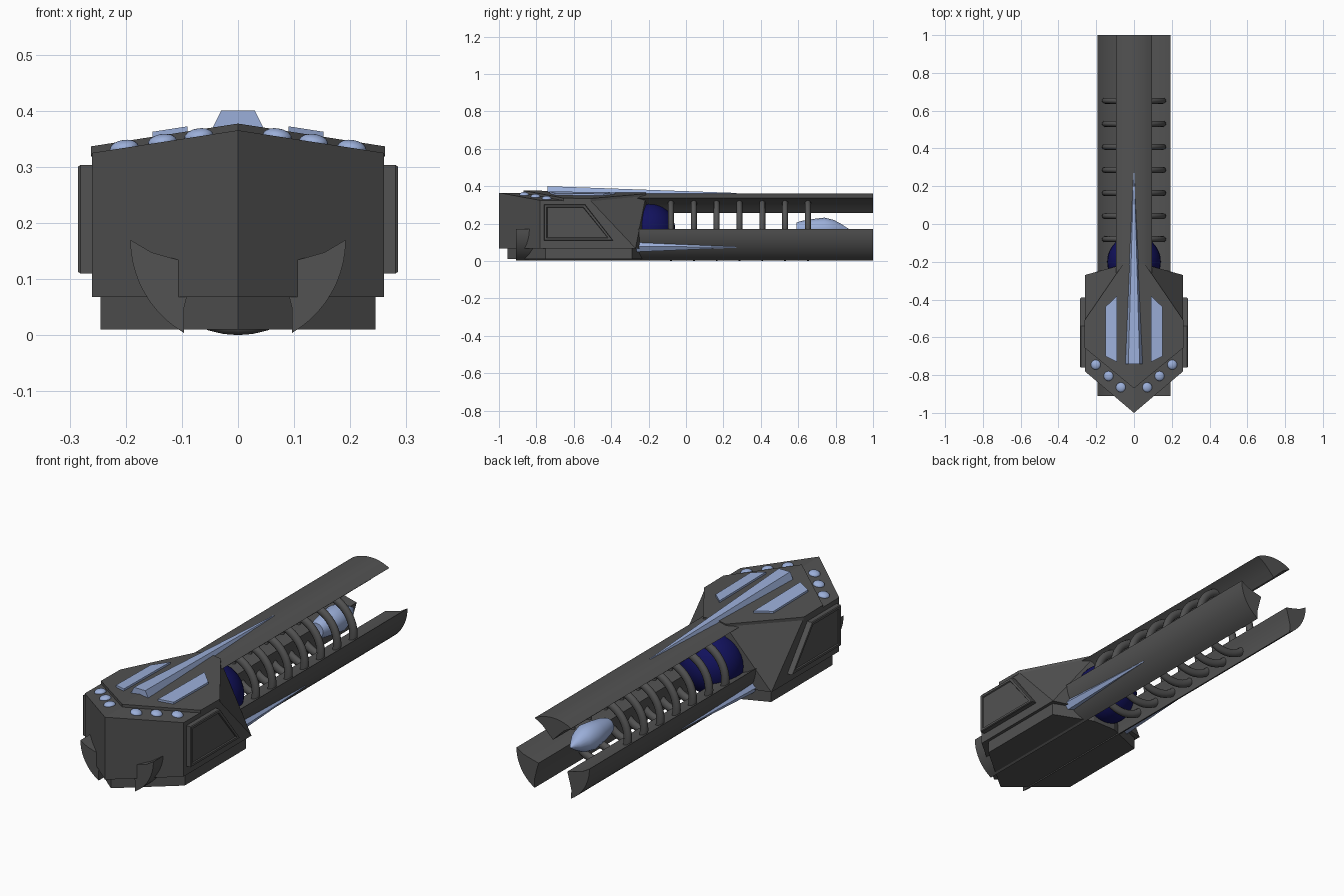
import bpy, bmesh, math
from mathutils import Vector

if "Cube" in bpy.data.objects:
    bpy.data.objects.remove(bpy.data.objects["Cube"])

AXIS = 0.17  # height of the barrel axis


def material(name, rgb):
    m = bpy.data.materials.new(name)
    m.diffuse_color = (*rgb, 1)
    m.use_nodes = True
    m.node_tree.nodes["Principled BSDF"].inputs["Base Color"].default_value = m.diffuse_color
    return m


GREY = material("dark_grey", (0.085, 0.085, 0.085))
BLUE = material("pale_blue", (0.33, 0.43, 0.70))
NAVY = material("navy", (0.006, 0.006, 0.11))


def add(name, verts, faces, mat, smooth=False):
    bm = bmesh.new()
    vs = [bm.verts.new(v) for v in verts]
    for f in faces:
        bm.faces.new([vs[i] for i in f])
    bmesh.ops.remove_doubles(bm, verts=bm.verts, dist=1e-5)
    bmesh.ops.recalc_face_normals(bm, faces=bm.faces)
    me = bpy.data.meshes.new(name)
    bm.to_mesh(me)
    bm.free()
    me.materials.append(mat)
    ob = bpy.data.objects.new(name, me)
    bpy.context.collection.objects.link(ob)
    return smoothed(ob) if smooth else ob


def smoothed(ob, angle=35):
    bpy.ops.object.select_all(action='DESELECT')
    ob.select_set(True)
    bpy.context.view_layer.objects.active = ob
    bpy.ops.object.shade_smooth_by_angle(angle=math.radians(angle))
    return ob


def loft(name, rings, mat, smooth=False):
    """Join equal-length closed loops and cap both ends."""
    n = len(rings[0])
    verts = [v for r in rings for v in r]
    faces = [list(range(n)), list(range(len(verts) - n, len(verts)))]
    for k in range(len(rings) - 1):
        for i in range(n):
            j = (i + 1) % n
            faces.append([k * n + i, k * n + j, (k + 1) * n + j, (k + 1) * n + i])
    return add(name, verts, faces, mat, smooth)


def around(a, lateral, radial, y):
    """Point in a frame turned by angle a around the barrel axis."""
    return (radial * math.cos(a) + lateral * math.sin(a), y,
            AXIS + radial * math.sin(a) - lateral * math.cos(a))


def gable(name, half, top, bottom, mat):
    """Ridged slab: half outline from nose to tail, mirrored, with height rules."""
    n = len(half)
    verts, faces = [], []
    for s in (1, -1):
        o = len(verts)
        up = [(s * x, y, top(x, y)) for x, y in half]
        low = [(s * x, y, bottom(x, y)) for x, y in half]
        tail = half[-1][1]
        up.append((0, tail, top(0, tail)))
        low.append((0, tail, bottom(0, tail)))
        verts += up + low
        m = n + 1
        faces += [[o + i for i in range(m)], [o + m + i for i in range(m)]]
        faces += [[o + i, o + i + 1, o + m + i + 1, o + m + i] for i in range(n)]
    return add(name, verts, faces, mat)


# barrel: three wedge-shaped rails with cusped inner sides
R = 0.192
arc = [(R * math.sin(math.radians(t)), R * math.cos(math.radians(t))) for t in range(-30, 31, 6)]
inner = [(0.058, 0.145), (0.025, 0.113), (0, 0.087), (-0.025, 0.113), (-0.058, 0.145)]
section = arc + inner
rails = (("top", 90, -0.35), ("right", -30, -0.91), ("left", 210, -0.91))
for label, deg, y0 in rails:
    a = math.radians(deg)
    loft(label + "_rail", [[around(a, u, r, y) for u, r in section] for y in (y0, 1)], GREY, True)
    # long tapering spike along each rail
    front = [(-0.05, 0.19), (-0.03, 0.23), (0.03, 0.23), (0.05, 0.19)]
    tip = [(-0.003, 0.185), (-0.002, 0.194), (0.002, 0.194), (0.003, 0.185)]
    loft(label + "_spike", [[around(a, u, r, -0.74) for u, r in front],
                            [around(a, u, r, 0.27) for u, r in tip]], BLUE)

# coil rings
for i in range(7):
    bpy.ops.mesh.primitive_torus_add(major_radius=0.151, minor_radius=0.019, major_segments=40,
                                     minor_segments=12, location=(0, -0.08 + 0.122 * i, AXIS),
                                     rotation=(math.pi / 2, 0, 0))
    ob = bpy.context.object
    ob.name = "coil_ring"
    ob.scale.z = 0.85
    ob.data.materials.append(GREY)
    smoothed(ob, 60)

# energy core
bpy.ops.mesh.primitive_uv_sphere_add(segments=32, ring_count=16, radius=0.142, location=(0, -0.2, AXIS))
core = bpy.context.object
core.name = "core"
core.data.materials.append(NAVY)
smoothed(core)

# bullet-shaped emitter inside the muzzle
prof = [(0.59, 0.035), (0.62, 0.045), (0.68, 0.055), (0.74, 0.062), (0.79, 0.05), (0.83, 0.028), (0.87, 0.002)]
loft("emitter", [[(r * math.cos(k * math.pi / 8), y, AXIS + r * math.sin(k * math.pi / 8))
                  for k in range(16)] for y, r in prof], BLUE, True)


# housing: pointed nose, ridged roof, slanted rear corners
def roof(x, y):
    return 0.365 - 0.155 * abs(x) - 0.008 * min(1, max(0, (y + 0.6) / 0.38))


def cap_top(x, y):
    return roof(x, y) + 0.012


verts, faces = [], []
for s in (1, -1):
    o = len(verts)
    up = [(0, -1), (0.26, -0.78), (0.26, -0.51), (0.06, -0.215), (0, -0.215)]
    low = [(0, -1), (0.26, -0.78), (0.26, -0.27), (0.06, -0.215), (0, -0.215)]
    verts += [(s * x, y, roof(x, y)) for x, y in up] + [(s * x, y, 0.068) for x, y in low]
    for f in ([0, 1, 3, 4], [1, 2, 3], [5, 6, 7, 8, 9], [0, 1, 6, 5], [1, 2, 7, 6],
              [2, 3, 7], [3, 8, 7], [3, 4, 9, 8]):
        faces.append([o + i for i in f])
add("housing", verts, faces, GREY)

# raised roof plate and lower plate
gable("roof_plate", [(0, -0.87), (0.262, -0.655), (0.262, -0.51), (0.06, -0.215)],
      cap_top, lambda x, y: roof(x, y) - 0.004, GREY)
gable("lower_plate", [(0, -0.955), (0.245, -0.75), (0.245, -0.29), (0.06, -0.215)],
      lambda x, y: 0.07, lambda x, y: 0.01, GREY)

for s in (1, -1):
    # side armour panel with an inset face
    outline = [(-0.76, 0.303), (-0.54, 0.303), (-0.39, 0.11), (-0.76, 0.11)]
    cy, cz = -0.62, 0.205

    def ring(x, fy, fz):
        return [(s * x, cy + (y - cy) * fy, cz + (z - cz) * fz) for y, z in outline]
    loft("side_panel", [ring(0.25, 1, 1), ring(0.281, 1, 1), ring(0.285, 0.98, 0.97),
                        ring(0.285, 0.89, 0.86), ring(0.28, 0.87, 0.83)], GREY)
    # pale roof strips
    strip = [(0.09, -0.73), (0.152, -0.70), (0.152, -0.44), (0.09, -0.38)]
    loft("roof_strip", [[(s * x, y, cap_top(x, y) + h) for x, y in strip] for h in (-0.002, 0.009)], BLUE)
    # round nose lights
    for x, y in ((0.07, -0.865), (0.135, -0.805), (0.203, -0.745)):
        bpy.ops.mesh.primitive_uv_sphere_add(segments=20, ring_count=10, radius=0.026,
                                             location=(s * x, y, roof(x, y)),
                                             rotation=(0, s * math.atan(0.155), 0))
        ob = bpy.context.object
        ob.name = "nose_light"
        ob.scale.z = 0.55
        ob.data.materials.append(BLUE)
        smoothed(ob)
